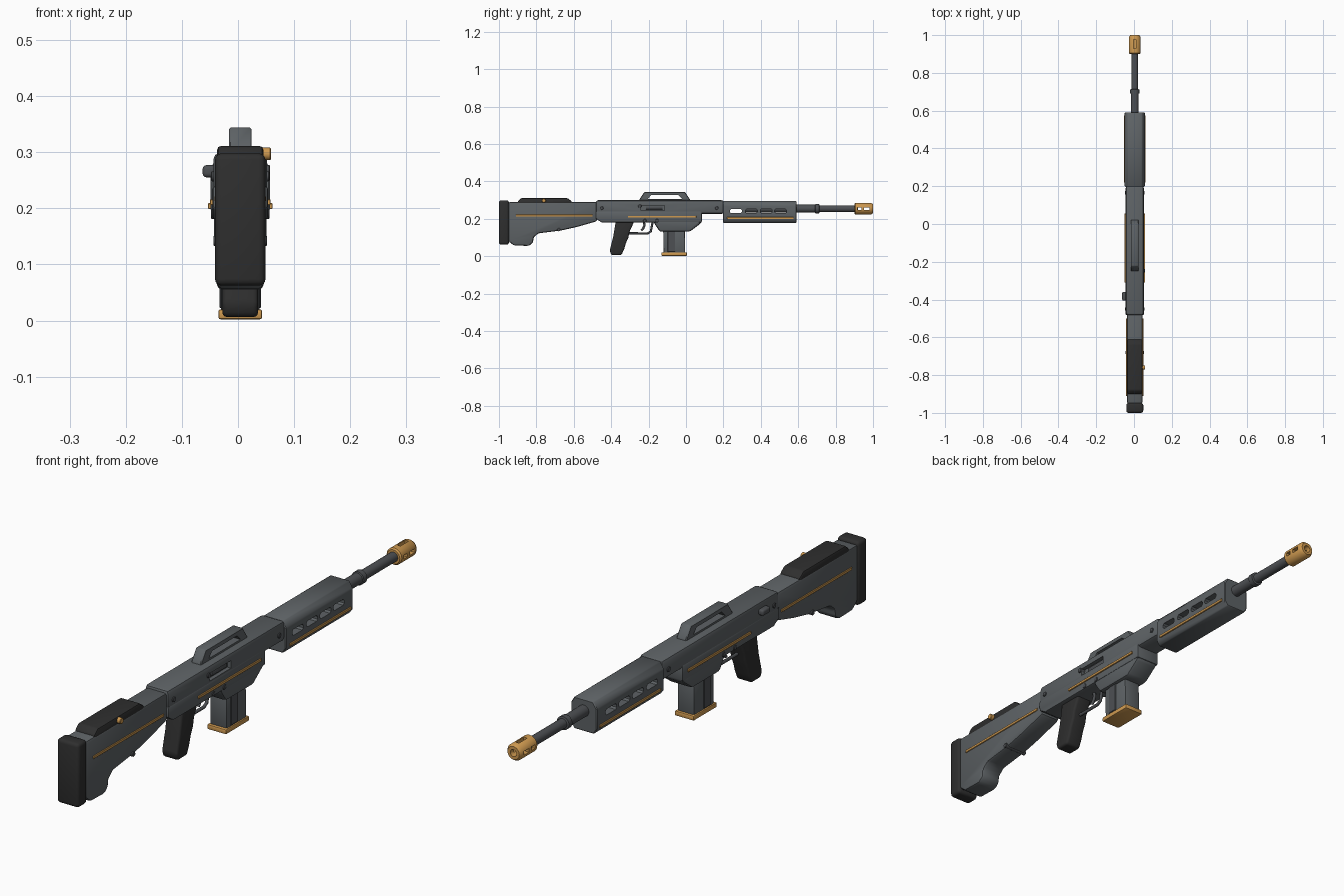
import bpy, bmesh, math

if "Cube" in bpy.data.objects:
    bpy.data.objects.remove(bpy.data.objects["Cube"])

CX = 0.004  # centre plane of the body


def material(name, rgb):
    m = bpy.data.materials.new(name)
    m.use_nodes = True
    m.diffuse_color = (*rgb, 1)
    m.node_tree.nodes["Principled BSDF"].inputs["Base Color"].default_value = (*rgb, 1)
    return m


GREY = material("gunmetal grey", (0.11, 0.122, 0.13))
STEEL = material("barrel steel", (0.075, 0.08, 0.087))
BLACK = material("black rubber", (0.028, 0.028, 0.028))
GOLD = material("brass gold", (0.62, 0.32, 0.08))


def activate(ob):
    bpy.ops.object.select_all(action="DESELECT")
    ob.select_set(True)
    bpy.context.view_layer.objects.active = ob


def finish(name, bm, mat, bevel=0, segments=2, cutters=()):
    """Turn a bmesh into an object, carve and bevel it, then smooth by angle."""
    bmesh.ops.recalc_face_normals(bm, faces=bm.faces)
    me = bpy.data.meshes.new(name)
    bm.to_mesh(me)
    bm.free()
    ob = bpy.data.objects.new(name, me)
    bpy.context.collection.objects.link(ob)
    if mat:
        me.materials.append(mat)
    activate(ob)
    if bevel:
        mod = ob.modifiers.new("bevel", "BEVEL")
        mod.width, mod.segments, mod.limit_method = bevel, segments, "ANGLE"
        mod.angle_limit = math.radians(25)
        bpy.ops.object.modifier_apply(modifier="bevel")
    for cutter in cutters:
        mod = ob.modifiers.new("cut", "BOOLEAN")
        mod.operation, mod.solver, mod.object = "DIFFERENCE", "EXACT", cutter
        bpy.ops.object.modifier_apply(modifier="cut")
        bpy.data.objects.remove(cutter)
    if mat:
        bpy.ops.object.shade_smooth_by_angle(angle=math.radians(35))
    else:
        ob.hide_render = True
    return ob


def extrude(bm, points, offset):
    face = bm.faces.new([bm.verts.new(p) for p in points])
    geom = bmesh.ops.extrude_face_region(bm, geom=[face])["geom"]
    bmesh.ops.translate(bm, vec=offset, verts=[v for v in geom if isinstance(v, bmesh.types.BMVert)])


def slab(name, profile, half, mat, bevel=0, segments=2, cutters=(), x=CX):
    """Side profile (y, z) extruded across the width."""
    bm = bmesh.new()
    extrude(bm, [(x - half, y, z) for y, z in profile], (2 * half, 0, 0))
    return finish(name, bm, mat, bevel, segments, cutters)


def box(name, y0, y1, z0, z1, half, mat, bevel=0, segments=2, x=CX, cutters=()):
    return slab(name, [(y0, z0), (y1, z0), (y1, z1), (y0, z1)], half, mat, bevel, segments, cutters, x)


def pin(name, y, z, radius, x0, x1, mat, bevel=0.0015):
    ring = [(y + radius * math.cos(i * math.tau / 16), z + radius * math.sin(i * math.tau / 16)) for i in range(16)]
    return slab(name, ring, (x1 - x0) / 2, mat, bevel, 1, x=(x0 + x1) / 2)


def lathe(name, outline, z, mat, cutters=()):
    """Outline (y, radius) spun around the bore."""
    bm = bmesh.new()
    verts = [bm.verts.new((CX + r, y, z)) for y, r in outline]
    edges = [bm.edges.new(pair) for pair in zip(verts, verts[1:])]
    bmesh.ops.spin(bm, geom=verts + edges, cent=(CX, 0, z), axis=(0, 1, 0), angle=math.tau, steps=24)
    bmesh.ops.remove_doubles(bm, verts=bm.verts, dist=0.0001)
    return finish(name, bm, mat, cutters=cutters)


def rod(name, path, radius, mat):
    cu = bpy.data.curves.new(name, "CURVE")
    cu.dimensions, cu.bevel_depth, cu.bevel_resolution, cu.use_fill_caps = "3D", radius, 2, True
    sp = cu.splines.new("POLY")
    sp.points.add(len(path) - 1)
    for p, (y, z) in zip(sp.points, path):
        p.co = (CX, y, z, 1)
    cu.materials.append(mat)
    ob = bpy.data.objects.new(name, cu)
    bpy.context.collection.objects.link(ob)


def stripes(name, y0, y1, z, half):
    for side, s in (("left", 1), ("right", -1)):
        box(f"{name}_{side}", y0, y1, z - 0.005, z + 0.005, 0.0045, GOLD, 0.001, 1, x=CX + s * half)


# Stock, recoil pad and cheek rest
slab("stock", [(-0.95, 0.29), (-0.95, 0.08), (-0.92, 0.057), (-0.84, 0.055), (-0.818, 0.072),
               (-0.815, 0.1), (-0.79, 0.122), (-0.67, 0.137), (-0.58, 0.157), (-0.475, 0.187), (-0.475, 0.29)],
     0.042, GREY, 0.01)
box("recoil_pad", -1, -0.947, 0.062, 0.298, 0.045, BLACK, 0.012, 3)
slab("cheek_rest", [(-0.9, 0.28), (-0.9, 0.293), (-0.88, 0.311), (-0.635, 0.311), (-0.61, 0.293), (-0.61, 0.28)],
     0.041, BLACK, 0.008)
pin("cheek_rest_knob", -0.76, 0.297, 0.011, 0.035, 0.059, GOLD, 0.002)
pin("sling_pin", -0.68, 0.142, 0.009, CX - 0.048, CX + 0.048, STEEL)
stripes("stock_stripe", -0.91, -0.5, 0.217, 0.041)

# Receiver with ejection port
port = box("port_cutter", -0.24, -0.115, 0.244, 0.272, 0.02, None, x=CX + 0.053)
box("upper_receiver", -0.482, 0.202, 0.226, 0.299, 0.048, GREY, 0.012, 2, cutters=[port])
box("bolt", -0.215, -0.125, 0.25, 0.266, 0.005, STEEL, 0.003, x=CX + 0.035)
slab("lower_receiver", [(-0.482, 0.24), (-0.482, 0.2), (-0.45, 0.18), (0.085, 0.18), (0.085, 0.24)],
     0.0495, GREY, 0.006)
slab("magazine_well", [(-0.18, 0.2), (-0.165, 0.168), (-0.14, 0.131), (0.02, 0.131), (0.083, 0.178), (0.083, 0.2)],
     0.047, GREY, 0.012)
stripes("receiver_stripe", -0.31, 0.055, 0.211, 0.0495)
for i, (y, z) in enumerate([(-0.45, 0.257), (0.165, 0.257), (-0.155, 0.19), (-0.22, 0.19)]):
    pin(f"receiver_pin_{i}", y, z, 0.009, CX - 0.052, CX + 0.052, STEEL)
pin("case_deflector", -0.247, 0.268, 0.009, CX, CX + 0.053, STEEL)
box("charging_handle", -0.405, -0.36, 0.255, 0.277, 0.012, STEEL, 0.007, 3, x=-0.051)

# Carry handle with an opening
opening = slab("opening_cutter", [(-0.205, 0.306), (-0.185, 0.327), (-0.04, 0.327), (-0.02, 0.306)], 0.05, None)
slab("carry_handle", [(-0.25, 0.29), (-0.25, 0.302), (-0.222, 0.344), (-0.006, 0.344), (0.022, 0.302), (0.022, 0.29)],
     0.02, GREY, 0.003, 1, [opening])

# Grip and trigger
slab("pistol_grip", [(-0.375, 0.19), (-0.39, 0.1), (-0.408, 0.03), (-0.4, 0.006), (-0.345, 0.006), (-0.33, 0.04),
                     (-0.322, 0.068), (-0.308, 0.1), (-0.302, 0.13), (-0.275, 0.19)], 0.032, BLACK, 0.009, 3)
rod("trigger_guard", [(-0.31, 0.122), (-0.205, 0.122), (-0.188, 0.132), (-0.178, 0.185)], 0.006, STEEL)
rod("trigger", [(-0.225, 0.185), (-0.222, 0.165), (-0.228, 0.15), (-0.238, 0.137)], 0.006, STEEL)

# Magazine
slab("magazine", [(-0.122, 0.15), (-0.12, 0.015), (-0.004, 0.015), (-0.006, 0.15)], 0.034, GREY, 0.005)
box("magazine_rib", -0.098, -0.058, 0.022, 0.135, 0.037, STEEL, 0.002, 1)
box("magazine_base", -0.131, 0.005, 0.002, 0.02, 0.039, GOLD, 0.004)

# Handguard with four vents
vents = [slab(f"vent_cutter_{i}", [(y, 0.236), (y + 0.006, 0.23), (y + 0.058, 0.23), (y + 0.064, 0.236),
                                  (y + 0.064, 0.246), (y + 0.058, 0.252), (y + 0.006, 0.252), (y, 0.246)], 0.1, None)
         for i, y in enumerate((0.235, 0.318, 0.397, 0.474))]
half_section = [(0.038, 0.296), (0.053, 0.272), (0.053, 0.196), (0.04, 0.178)]
section = half_section + [(-x, z) for x, z in reversed(half_section)]
shell = bmesh.new()
extrude(shell, [(CX + x, 0.197, z) for x, z in section], (0, 0.393, 0))
finish("handguard", shell, GREY, 0.003, 1, vents)
stripes("handguard_stripe", 0.22, 0.575, 0.204, 0.053)

# Barrel and muzzle brake
lathe("barrel", [(0.305, 0), (0.305, 0.021), (0.69, 0.021), (0.692, 0.025), (0.712, 0.025), (0.714, 0.018),
                 (0.92, 0.018), (0.92, 0)], 0.254, STEEL)
ports = []
for y0, y1 in ((0.917, 0.937), (0.952, 0.982)):
    ports.append(box("side_port_cutter", y0, y1, 0.247, 0.261, 0.06, None))
ports.append(box("top_port_cutter", 0.93, 0.978, 0.254, 0.3, 0.007, None))
lathe("muzzle_brake", [(0.9, 0), (0.9, 0.026), (0.905, 0.031), (0.99, 0.031), (1, 0.024), (1, 0.013),
                       (0.915, 0.011), (0.915, 0)], 0.254, GOLD, ports)
